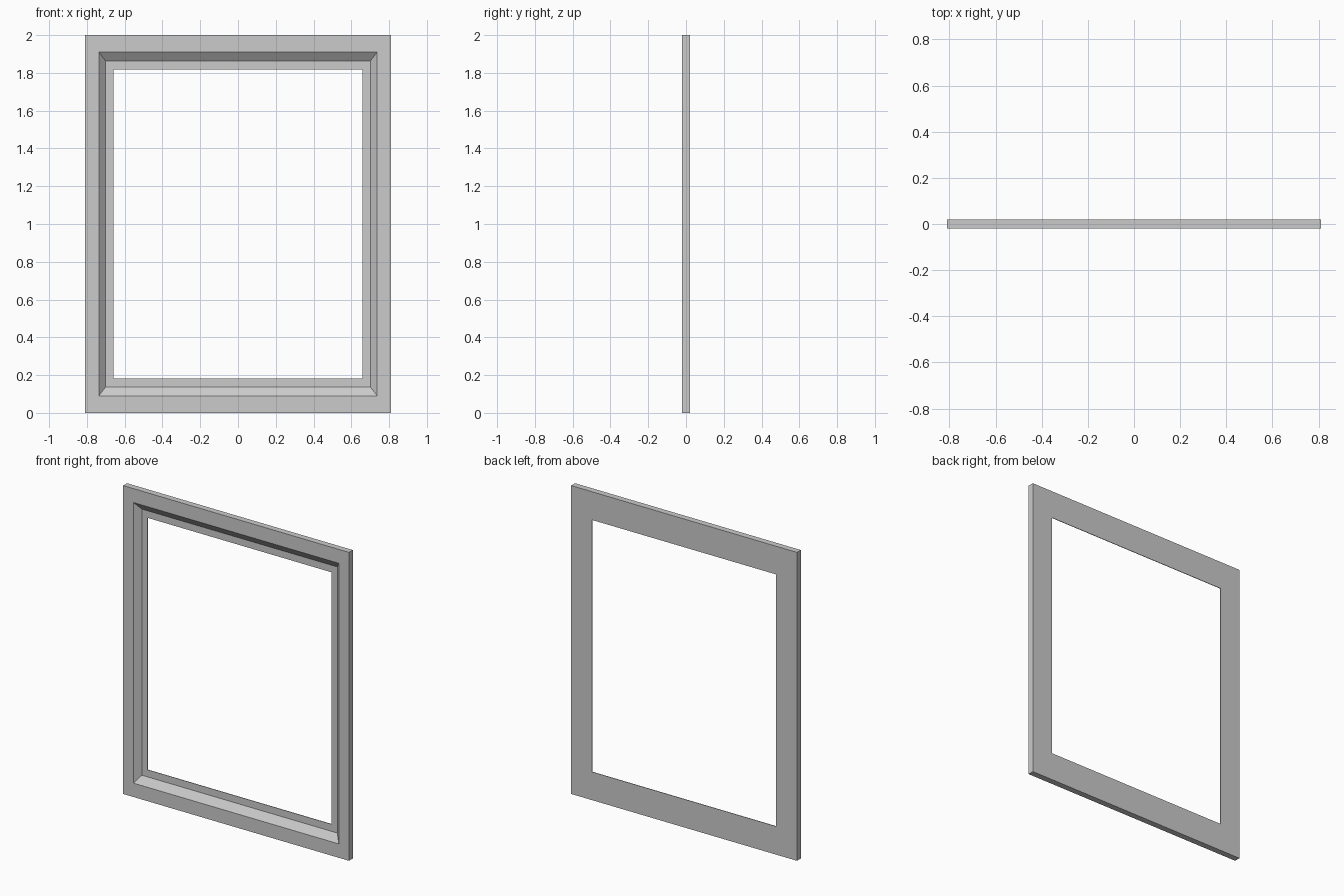
import bpy, bmesh

if "Cube" in bpy.data.objects:
    bpy.data.objects.remove(bpy.data.objects["Cube"])

W, H = 0.81, 2.0  # half width, full height

# Moulding profile: (inset in x, inset in z, depth y), from back outer edge round to back inner edge
PROFILE = [
    (0.0, 0.0, 0.02),
    (0.0, 0.0, -0.02),
    (0.073, 0.09, -0.02),
    (0.109, 0.137, 0.016),
    (0.15, 0.183, 0.016),
    (0.15, 0.183, 0.02),
]


def ring(bm, ix, iz, y):
    """One rectangular loop of the frame."""
    x, lo, hi = W - ix, iz, H - iz
    return [bm.verts.new(c) for c in ((-x, y, lo), (x, y, lo), (x, y, hi), (-x, y, hi))]


# Picture frame: join successive rings, closing the profile at the back
bm = bmesh.new()
rings = [ring(bm, *p) for p in PROFILE]
for a, b in zip(rings, rings[1:] + rings[:1]):
    for i in range(4):
        j = (i + 1) % 4
        bm.faces.new((a[i], a[j], b[j], b[i]))
bmesh.ops.recalc_face_normals(bm, faces=bm.faces)

mesh = bpy.data.meshes.new("window_frame")
bm.to_mesh(mesh)
bm.free()
bpy.context.collection.objects.link(bpy.data.objects.new("window_frame", mesh))
